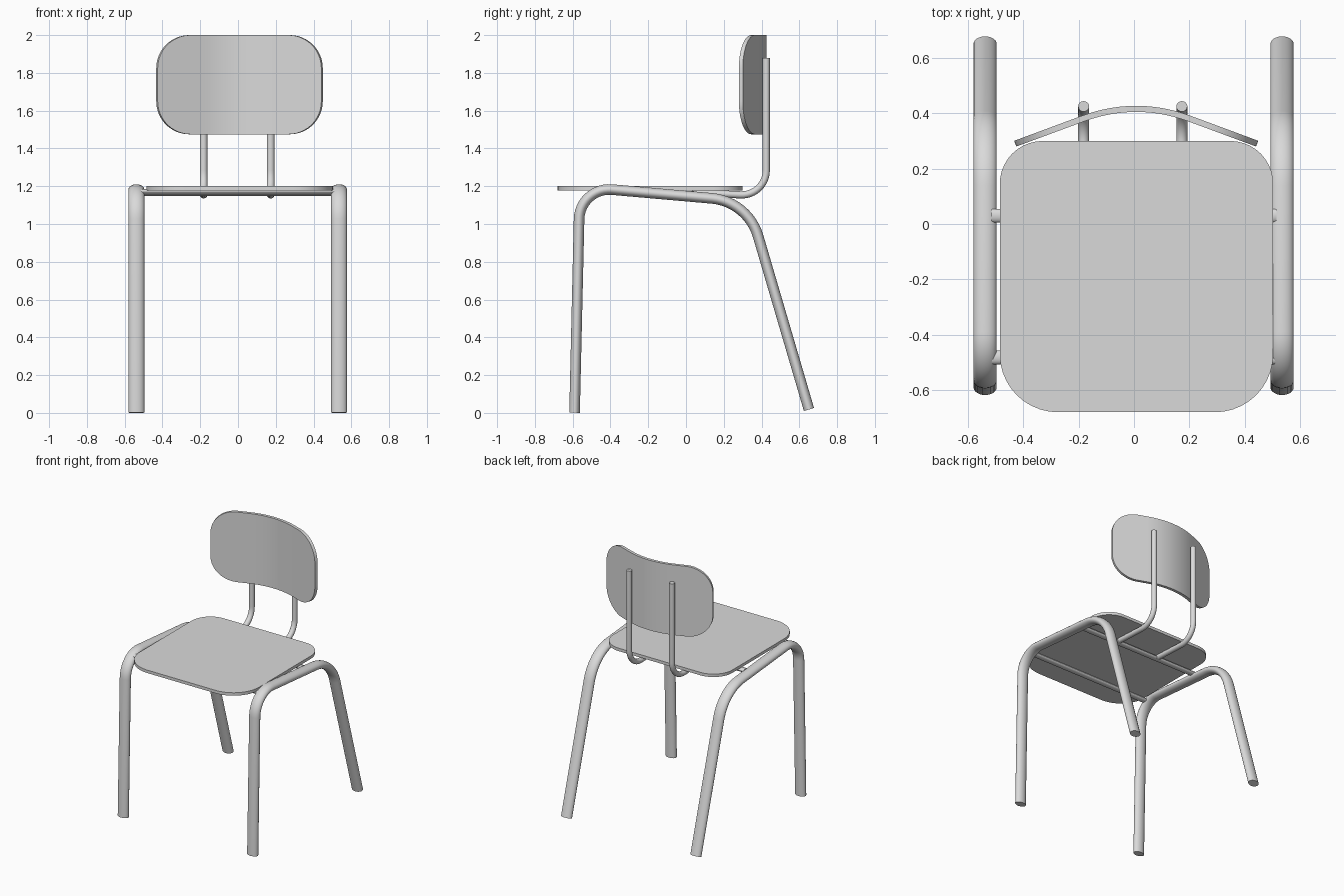
import bpy
import bmesh
from math import cos, sin, pi, sqrt, tan, radians
from mathutils import Vector

cube = bpy.data.objects.get("Cube")
if cube:
    bpy.data.objects.remove(cube)

GREY = 0.7
grey = bpy.data.materials.new("plain_grey")
grey.use_nodes = True
grey.diffuse_color = (GREY, GREY, GREY, 1)
grey.node_tree.nodes["Principled BSDF"].inputs["Base Color"].default_value = (GREY, GREY, GREY, 1)


def finish(name, bm):
    bmesh.ops.recalc_face_normals(bm, faces=bm.faces)
    mesh = bpy.data.meshes.new(name)
    bm.to_mesh(mesh)
    bm.free()
    mesh.materials.append(grey)
    obj = bpy.data.objects.new(name, mesh)
    bpy.context.collection.objects.link(obj)
    bpy.ops.object.select_all(action='DESELECT')
    obj.select_set(True)
    bpy.context.view_layer.objects.active = obj
    bpy.ops.object.shade_smooth_by_angle(angle=radians(35))
    return obj


def fillet(points, radii, steps=12):
    """Round the inner corners of a polyline with circular arcs."""
    pts = [Vector(p) for p in points]
    path = [pts[0]]
    for a, b, c, r in zip(pts, pts[1:], pts[2:], radii):
        u, v = (a - b).normalized(), (c - b).normalized()
        half = u.angle(v) / 2
        centre = b + (u + v).normalized() * (r / sin(half))
        start = (b + u * (r / tan(half)) - centre).normalized()
        end = (b + v * (r / tan(half)) - centre).normalized()
        path += [centre + start.slerp(end, i / steps) * r for i in range(steps + 1)]
    return path + [pts[-1]]


def tube(name, path, side, r_side, r_normal, sides=24):
    """Sweep an ellipse along a path lying in the plane perpendicular to side."""
    bm = bmesh.new()
    side = Vector(side)
    rings = []
    for i, p in enumerate(path):
        before, after = path[max(i - 1, 0)], path[min(i + 1, len(path) - 1)]
        normal = (after - before).normalized().cross(side)
        rings.append([bm.verts.new(p + side * (r_side * cos(2 * pi * k / sides))
                                   + normal * (r_normal * sin(2 * pi * k / sides)))
                      for k in range(sides)])
    for a, b in zip(rings, rings[1:]):
        for k in range(sides):
            n = (k + 1) % sides
            bm.faces.new((a[k], a[n], b[n], b[k]))
    bm.faces.new(rings[0])
    bm.faces.new(rings[-1])
    return finish(name, bm)


# Side frames: front leg, top rail and splayed rear leg in one bent tube
for label, x in (("right", -0.538), ("left", 0.535)):
    path = fillet([(x, -0.59, 0.001), (x, -0.562, 1.197), (x, 0.328, 1.119), (x, 0.651, 0.018)],
                  [0.16, 0.28])
    tube(label + "_leg_frame", path, (1, 0, 0), 0.042, 0.028)

# Seat: flat slab with rounded corners, larger at the front
bm = bmesh.new()
outline = []
for cx, cy, r, turn in ((0.503, 0.3, 0.155, 0), (-0.485, 0.3, 0.155, 1),
                        (-0.485, -0.68, 0.21, 2), (0.503, -0.68, 0.21, 3)):
    sx, sy = (1 if cx > 0 else -1), (1 if cy > 0 else -1)
    for i in range(11):
        a = (turn + i / 10) * pi / 2
        outline.append(bm.verts.new((cx - sx * r + r * cos(a), cy - sy * r + r * sin(a), 1.178)))
base = bm.faces.new(outline)
top = bmesh.ops.extrude_face_region(bm, geom=[base])["geom"]
bmesh.ops.translate(bm, verts=[v for v in top if isinstance(v, bmesh.types.BMVert)],
                    vec=(0, 0, 0.022))
finish("seat", bm)

# Backrest: curved rounded panel with straight wings
HALF, CORNER = 0.437, 0.175
bm = bmesh.new()
columns = []
COUNT = 48
for i in range(COUNT + 1):
    x = -HALF * cos(pi * i / COUNT)
    bend = min(abs(x), 0.2)
    y = 0.416 - 0.95 * bend ** 2 - 0.37 * (abs(x) - bend)
    d = max(0, abs(x) - (HALF - CORNER))
    h = 0.2625 - CORNER + sqrt(max(0, CORNER ** 2 - d ** 2))
    slope = Vector((1, -1.9 * bend * (1 if x > 0 else -1), 0)).normalized()
    off = Vector((-slope.y, slope.x, 0)) * 0.011
    columns.append([bm.verts.new(Vector((x + 0.008, y, 1.7375 + s * h)) + f * off)
                    for f, s in ((-1, -1), (-1, 1), (1, 1), (1, -1))])
for a, b in zip(columns, columns[1:]):
    for k in range(4):
        n = (k + 1) % 4
        bm.faces.new((a[k], a[n], b[n], b[k]))
bm.faces.new(columns[0])
bm.faces.new(columns[-1])
finish("backrest", bm)

# Bent rods that carry the backrest
for label, x in (("right", -0.182), ("left", 0.173)):
    path = fillet([(x, 0.03, 1.166), (x, 0.425, 1.148), (x, 0.425, 1.88)], [0.13])
    tube(label + "_backrest_rod", path, (1, 0, 0), 0.02, 0.019, 16)

# Crossbars under the seat
for label, y, z in (("front", -0.482, 1.17), ("rear", 0.03, 1.161)):
    path = [Vector((-0.515, y, z)), Vector((0.515, y, z))]
    tube(label + "_crossbar", path, (0, 1, 0), 0.025, 0.014, 16)
